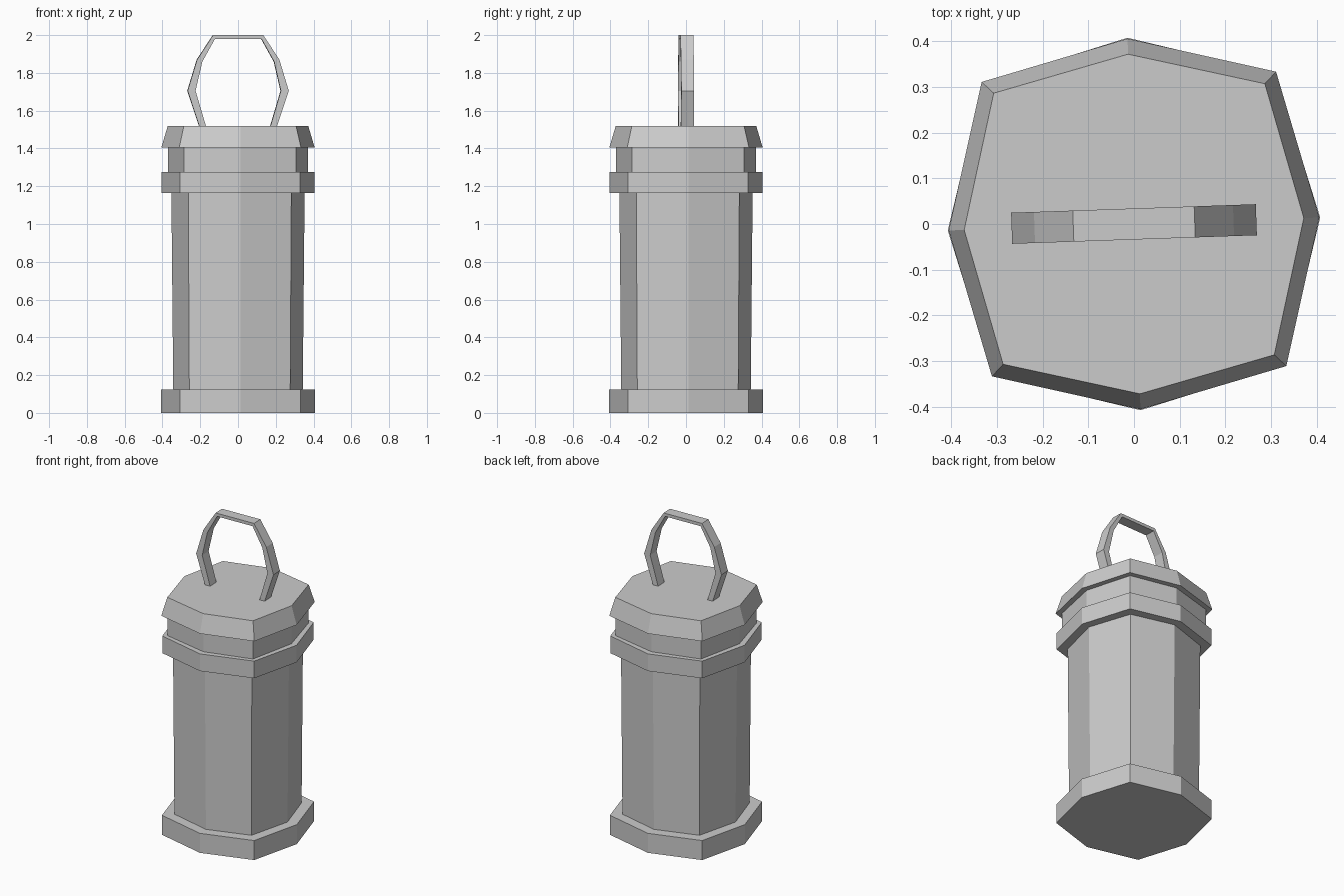
import bpy, bmesh
from math import sin, cos, pi, radians

if "Cube" in bpy.data.objects:
    bpy.data.objects.remove(bpy.data.objects["Cube"])

TWIST = radians(2)


def finish(name, bm):
    bmesh.ops.recalc_face_normals(bm, faces=bm.faces)
    me = bpy.data.meshes.new(name)
    bm.to_mesh(me)
    bm.free()
    ob = bpy.data.objects.new(name, me)
    bpy.context.collection.objects.link(ob)
    ob.rotation_euler.z = TWIST
    return ob


# Canister: uneven octagon lofted through (side radius, corner radius, height)
profile = [
    (0.408, 0.452, 0.0), (0.408, 0.452, 0.125),      # foot
    (0.343, 0.378, 0.125), (0.353, 0.386, 1.165),    # tube
    (0.406, 0.450, 1.165), (0.406, 0.450, 1.275),    # collar
    (0.370, 0.420, 1.275), (0.370, 0.420, 1.405),    # neck
    (0.406, 0.456, 1.405), (0.372, 0.420, 1.52),     # lid
]
bm = bmesh.new()
rings = []
for side, corner, z in profile:
    ring = []
    for i in range(8):
        r = corner if i % 2 else side
        ring.append(bm.verts.new((r * cos(i * pi / 4), r * sin(i * pi / 4), z)))
    rings.append(ring)
for a, b in zip(rings, rings[1:]):
    for i in range(8):
        j = (i + 1) % 8
        bm.faces.new((a[i], a[j], b[j], b[i]))
bm.faces.new(rings[0][::-1])
bm.faces.new(rings[-1])
finish("canister", bm)

# Carrying handle: flat strap loop, mirrored left to right
outer = [(0.205, 1.515), (0.268, 1.705), (0.218, 1.87), (0.133, 2.0)]
inner = [(0.170, 1.515), (0.226, 1.705), (0.190, 1.86), (0.123, 1.98)]


def mirrored(half):
    return half + [(-x, z) for x, z in reversed(half)]


bm = bmesh.new()
sections = []
for (ox, oz), (ix, iz) in zip(mirrored(outer), mirrored(inner)):
    corners = [(ox, -0.034, oz), (ox, 0.034, oz), (ix, 0.034, iz), (ix, -0.034, iz)]
    sections.append([bm.verts.new(c) for c in corners])
for a, b in zip(sections, sections[1:]):
    for i in range(4):
        j = (i + 1) % 4
        bm.faces.new((a[i], a[j], b[j], b[i]))
bm.faces.new(sections[0])
bm.faces.new(sections[-1])
finish("handle", bm)
